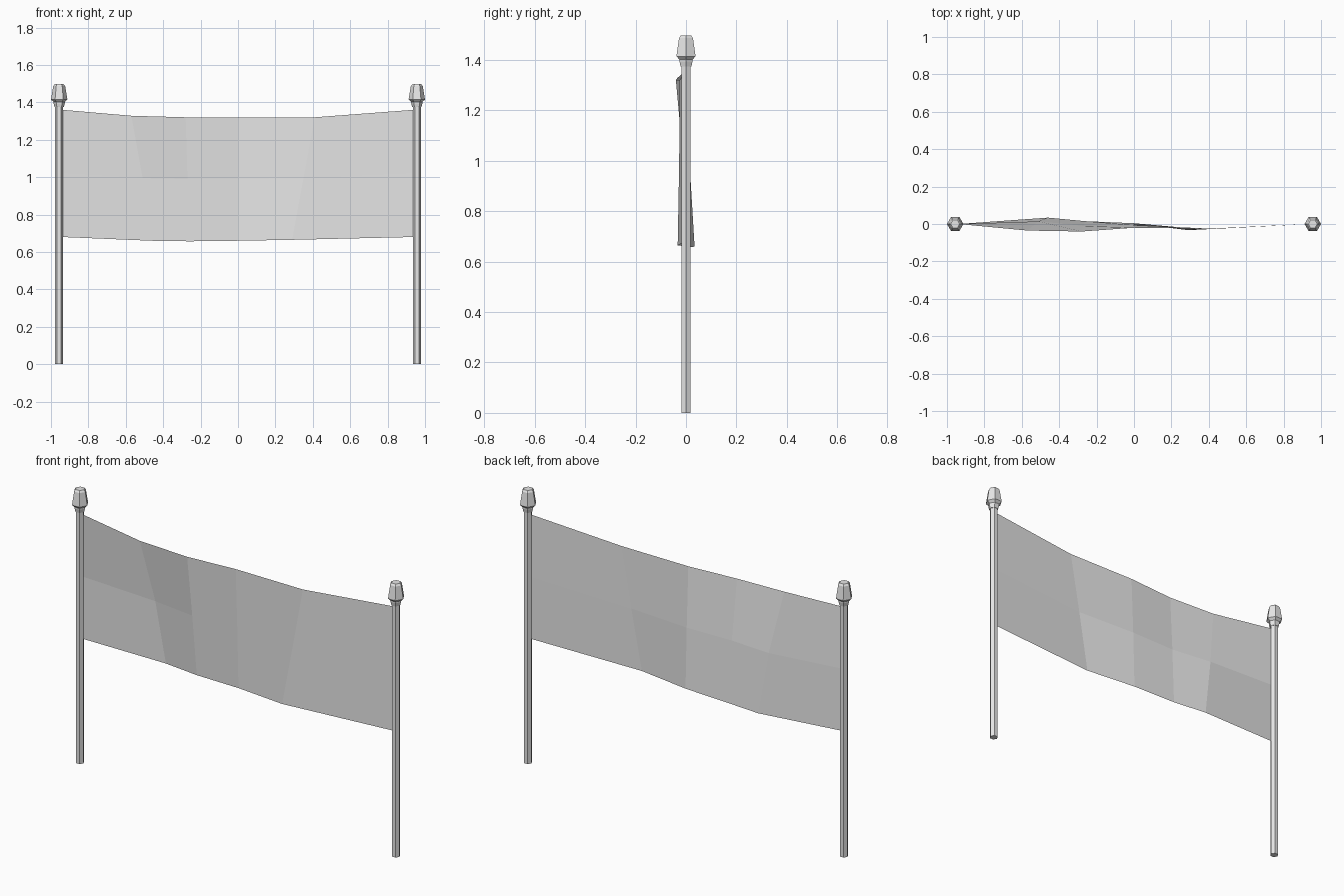
import bpy
import bmesh
from math import cos, sin, tau

cube = bpy.data.objects.get("Cube")
if cube:
    bpy.data.objects.remove(cube, do_unlink=True)

grey = bpy.data.materials.new("light grey")
grey.use_nodes = True
COLOUR = (0.8, 0.8, 0.8, 1)
grey.diffuse_color = COLOUR
grey.node_tree.nodes["Principled BSDF"].inputs["Base Color"].default_value = COLOUR


def finish(name, bm, x=0):
    mesh = bpy.data.meshes.new(name)
    bm.to_mesh(mesh)
    bm.free()
    mesh.materials.append(grey)
    obj = bpy.data.objects.new(name, mesh)
    obj.location.x = x
    bpy.context.collection.objects.link(obj)
    return obj


def hex_turned(name, profile, x):
    """Six-sided solid from (radius, height) rings, corners along x."""
    bm = bmesh.new()
    rings = [[bm.verts.new((r * cos(tau * i / 6), r * sin(tau * i / 6), z))
              for i in range(6)] for r, z in profile]
    for low, high in zip(rings, rings[1:]):
        for i in range(6):
            j = (i + 1) % 6
            bm.faces.new((low[i], low[j], high[j], high[i]))
    bm.faces.new(rings[0][::-1])
    bm.faces.new(rings[-1])
    return finish(name, bm, x)


# Posts with a stepped collar and a tapered cap
POST = [(0.0215, 0), (0.0215, 1.38)]
FINIAL = [(0.025, 1.375), (0.030, 1.395), (0.030, 1.402),
          (0.044, 1.415), (0.032, 1.487), (0.024, 1.497)]
for side, x in (("right", -0.956), ("left", 0.956)):
    hex_turned(side + "_post", POST, x)
    hex_turned(side + "_finial", FINIAL, x)

# Sagging cloth: top, middle and bottom rows of (x, y, z)
ROWS = [
    [(-0.94, 0, 1.36), (-0.57, -0.035, 1.328), (-0.28, -0.04, 1.32),
     (0, -0.02, 1.32), (0.41, -0.025, 1.32), (0.94, 0, 1.36)],
    [(-0.94, 0, 1.02), (-0.51, 0.014, 0.995), (-0.27, -0.01, 0.99),
     (0, -0.006, 0.99), (0.35, -0.027, 0.993), (0.94, 0, 1.02)],
    [(-0.94, 0, 0.68), (-0.46, 0.034, 0.66), (-0.26, 0.015, 0.657),
     (0, 0.004, 0.66), (0.29, -0.033, 0.665), (0.94, 0, 0.68)],
]
bm = bmesh.new()
grid = [[bm.verts.new(p) for p in row] for row in ROWS]
for upper, lower in zip(grid, grid[1:]):
    for i in range(len(upper) - 1):
        bm.faces.new((lower[i], lower[i + 1], upper[i + 1], upper[i]))
finish("banner_cloth", bm)
